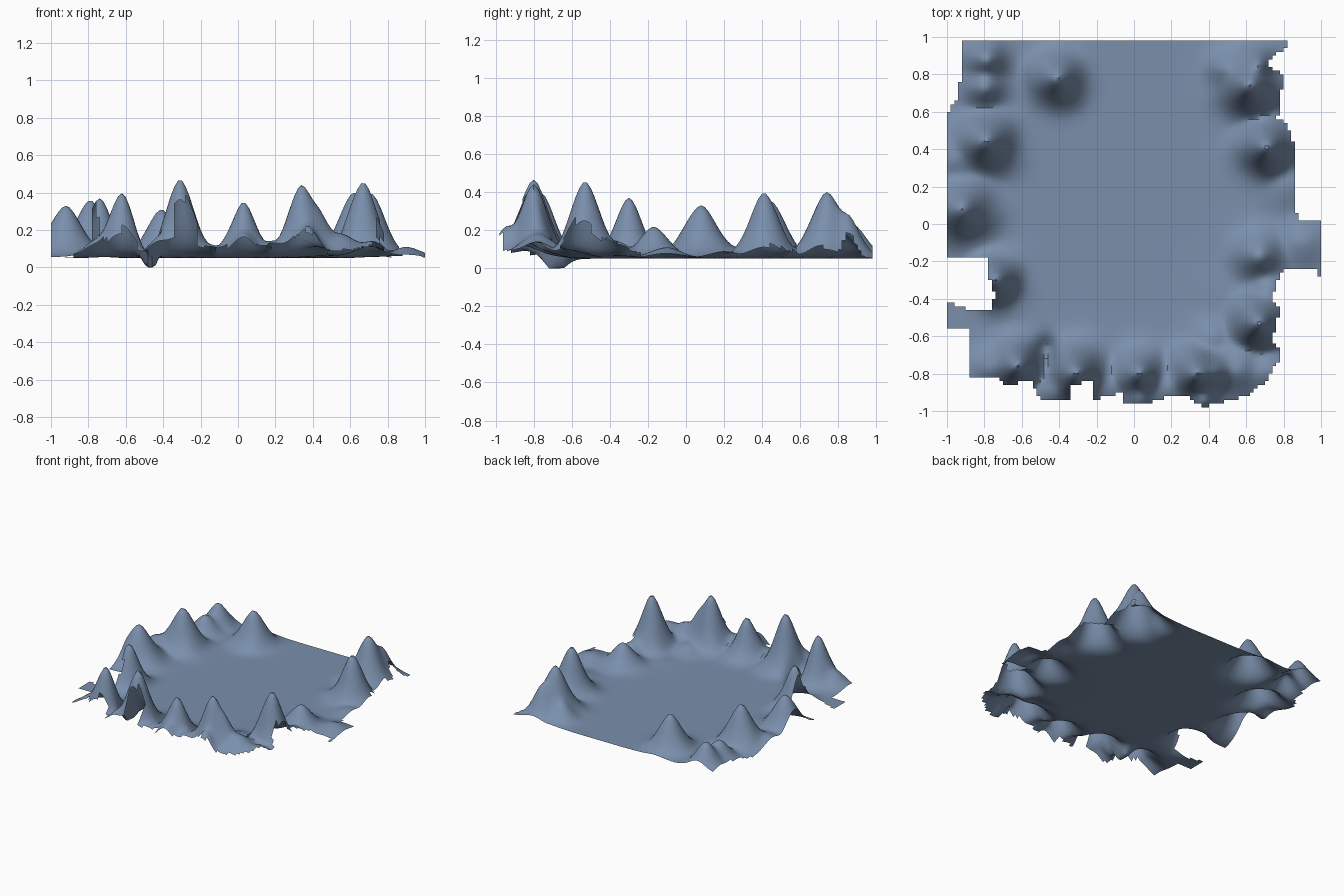
import bpy, bmesh, math
from mathutils import Vector, noise

STEP = 0.02
BASE = 0.05

# ragged outline of the terrain sheet
OUTLINE = [(-.92, .98), (.83, .98), (.82, .95), (.72, .88), (.72, .84), (.8, .8),
           (.77, .57), (.82, .53), (.87, .37), (.87, .06), (.9, .01), (1, .02),
           (1, -.3), (.97, -.24), (.83, -.23), (.78, -.28), (.74, -.4), (.78, -.45),
           (.74, -.62), (.79, -.7), (.71, -.84), (.6, -.92), (.37, -.98), (.3, -.93),
           (.2, -.91), (.08, -.96), (-.06, -.95), (-.07, -.9), (-.22, -.94),
           (-.22, -.83), (-.34, -.87), (-.34, -.95), (-.5, -.95), (-.55, -.84),
           (-.7, -.86), (-.74, -.81), (-.87, -.83), (-.87, -.55), (-1, -.55),
           (-1, -.42), (-.9, -.45), (-.77, -.47), (-.74, -.38), (-.78, -.28),
           (-.77, -.19), (-1, -.17), (-1, .58), (-.95, .67), (-.92, .8)]

# mountains: x, y, top height, radius
PEAKS = [(-.79, .88, .23, .10), (-.80, .73, .19, .10), (-.41, .78, .31, .11),
         (-.79, .44, .36, .12), (-.92, .08, .33, .13), (-.74, -.30, .37, .10),
         (-.62, -.76, .40, .10), (-.31, -.80, .47, .11), (.03, -.80, .35, .10),
         (.34, -.80, .44, .11), (.67, -.53, .46, .11), (.67, -.17, .22, .11),
         (.71, .41, .40, .11), (.62, .74, .40, .12)]

# shoulders of the mountains and low mounds along the rim
MOUNDS = [(.18, -.88, .14, .13), (-.15, -.88, .12, .12), (.55, -.78, .18, .14),
          (.72, -.78, .14, .12), (.9, -.1, .11, .12), (.5, .83, .16, .09),
          (.72, -.36, .14, .10), (-.95, .35, .13, .14), (.82, .2, .09, .12),
          (.66, .85, .27, .09), (.43, -.79, .28, .09), (.37, -.94, .22, .09),
          (.03, -.93, .18, .09), (-.75, -.77, .15, .10), (.42, -.62, .11, .11),
          (.5, -.38, .065, .15), (-.42, -.9, .16, .09)]


def inside(x, y):
    hit = False
    for i, (x1, y1) in enumerate(OUTLINE):
        x0, y0 = OUTLINE[i - 1]
        if (y0 > y) != (y1 > y) and x < x0 + (y - y0) * (x1 - x0) / (y1 - y0):
            hit = not hit
    return hit


def height(x, y):
    total = 0
    for px, py, top, radius in PEAKS + MOUNDS:
        n = noise.noise(Vector((x * 6, y * 6, px))) * 0.2
        r = math.hypot(x - px, y - py) / radius
        total += ((top - BASE) * math.exp(-r ** 1.8 * (1 + n))) ** 3
    z = BASE + total ** (1 / 3)
    # hollow between the two front left mountains
    width = .09 if x < -.46 else .04
    z -= 0.115 * math.exp(-(((x + .46) / width) ** 2 + ((y + .70) / .08) ** 2))
    return max(z, 0)


# terrain sheet made of grid cells inside the outline
bm = bmesh.new()
verts = {}


def vert(i, j):
    if (i, j) not in verts:
        x, y = i * STEP, j * STEP
        verts[i, j] = bm.verts.new((x, y, height(x, y)))
    return verts[i, j]


for i in range(-50, 50):
    for j in range(-49, 49):
        if inside((i + .5) * STEP, (j + .5) * STEP):
            bm.faces.new([vert(i, j), vert(i + 1, j), vert(i + 1, j + 1), vert(i, j + 1)])

# rest the lowest point of the hollow on the ground
low = min(v.co.z for v in bm.verts)
for v in bm.verts:
    v.co.z -= low

mesh = bpy.data.meshes.new("mountain_terrain")
bm.to_mesh(mesh)
bm.free()
terrain = bpy.data.objects.new("mountain_terrain", mesh)
bpy.context.collection.objects.link(terrain)

rock = bpy.data.materials.new("slate blue")
rock.diffuse_color = (0.195, 0.275, 0.41, 1)
mesh.materials.append(rock)

bpy.context.view_layer.objects.active = terrain
terrain.select_set(True)
bpy.ops.object.shade_smooth_by_angle(angle=math.radians(40))
